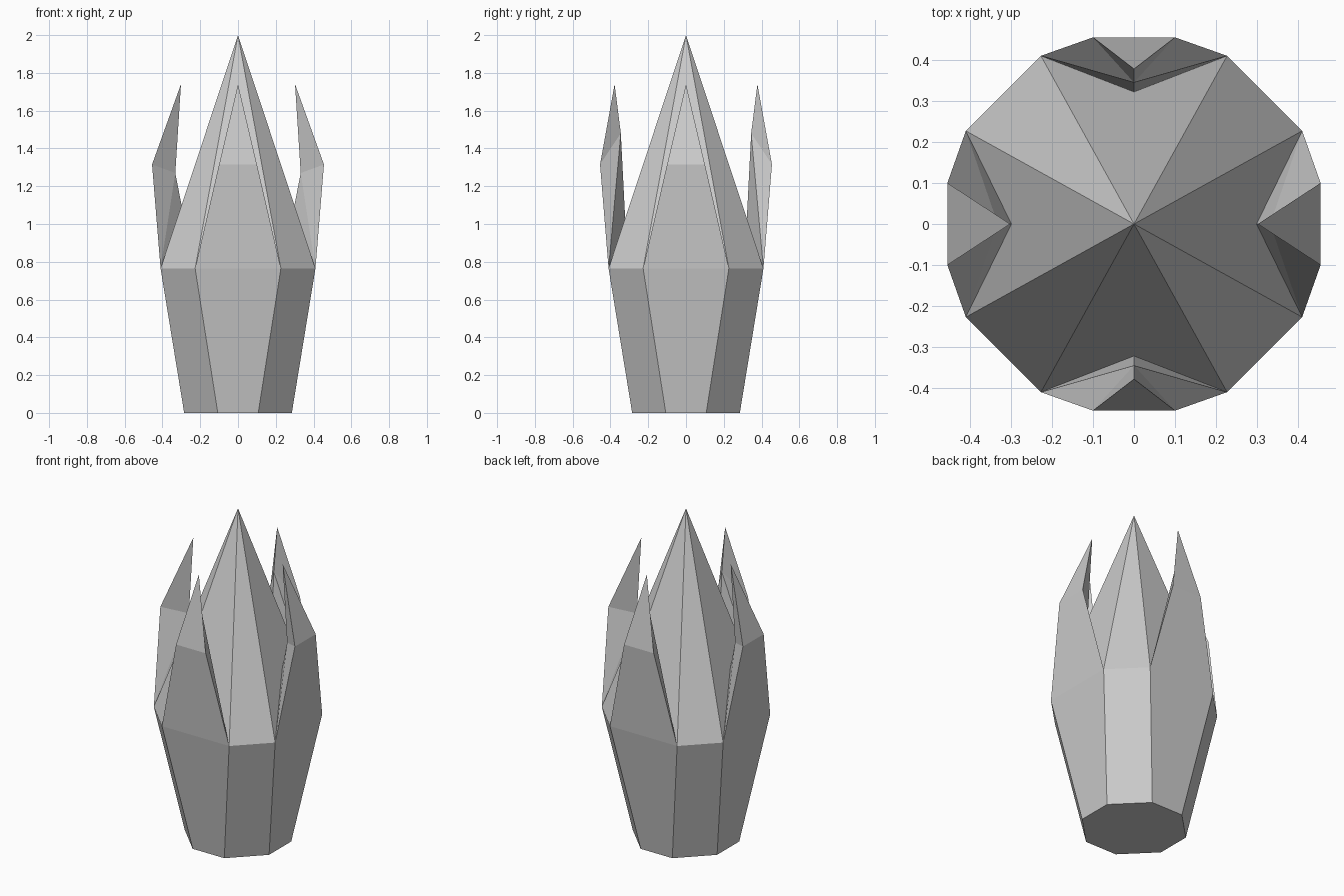
import bpy, bmesh
from mathutils import Matrix
from math import pi

cube = bpy.data.objects.get("Cube")
if cube:
    bpy.data.objects.remove(cube)

grey = bpy.data.materials.new("stone_grey")
grey.use_nodes = True
colour = (0.6, 0.6, 0.6, 1)
grey.diffuse_color = colour
grey.node_tree.nodes["Principled BSDF"].inputs["Base Color"].default_value = colour

SHOULDER = 0.765
WIDE, NARROW = 0.41, 0.227


def build(name, bm):
    bmesh.ops.recalc_face_normals(bm, faces=bm.faces)
    mesh = bpy.data.meshes.new(name)
    bm.to_mesh(mesh)
    bm.free()
    mesh.materials.append(grey)
    obj = bpy.data.objects.new(name, mesh)
    bpy.context.collection.objects.link(obj)
    return obj


def ring(bm, narrow, wide, z):
    """Eight-sided ring with alternating side lengths."""
    verts = []
    for turn in range(4):
        rot = Matrix.Rotation(turn * pi / 2, 3, 'Z')
        for x in (-narrow, narrow):
            p = rot @ Matrix.Identity(3).col[0] * x - rot.col[1] * wide
            p.z = z
            verts.append(bm.verts.new(p))
    return verts


# Flared eight-sided base
bm = bmesh.new()
low = ring(bm, 0.107, 0.285, 0)
high = ring(bm, NARROW, WIDE, SHOULDER)
for i in range(8):
    j = (i + 1) % 8
    bm.faces.new((low[i], low[j], high[j], high[i]))
bm.faces.new(low)
bm.faces.new(high)
build("flared_base", bm)

# Central pointed spire
bm = bmesh.new()
rim = ring(bm, NARROW, WIDE, SHOULDER)
apex = bm.verts.new((0, 0, 2))
for i in range(8):
    bm.faces.new((rim[i], rim[(i + 1) % 8], apex))
bm.faces.new(rim)
build("spire", bm)


def petal(name, turn, tip_y, ridge_y, ridge_z, root_z):
    """Pointed petal with a folded inner ridge, growing out of the shoulder."""
    bm = bmesh.new()
    base = [bm.verts.new((s * NARROW, -WIDE, SHOULDER)) for s in (-1, 1)]
    bend = [bm.verts.new((s * 0.1, -0.455, 1.315)) for s in (-1, 1)]
    tip = bm.verts.new((0, tip_y, 1.74))
    ridge = bm.verts.new((0, ridge_y, ridge_z))
    root_y = -WIDE * (2 - root_z) / (2 - SHOULDER)
    root = bm.verts.new((0, root_y, root_z))
    bm.faces.new((base[0], base[1], bend[1], bend[0]))
    bm.faces.new((bend[0], bend[1], tip))
    for b, m in zip(base, bend):
        bm.faces.new((b, m, ridge))
        bm.faces.new((m, tip, ridge))
        bm.faces.new((b, ridge, root))
    bm.faces.new((base[0], base[1], root))
    bm.transform(Matrix.Rotation(turn * pi / 2, 4, 'Z'))
    build(name, bm)


# Front and back petals stand upright, side petals lean inward
upright = (-0.378, -0.345, 1.48, 1.03)
leaning = (-0.302, -0.332, 1.27, 1.1)
petal("front_petal", 0, *upright)
petal("left_petal", 1, *leaning)
petal("back_petal", 2, *upright)
petal("right_petal", 3, *leaning)
